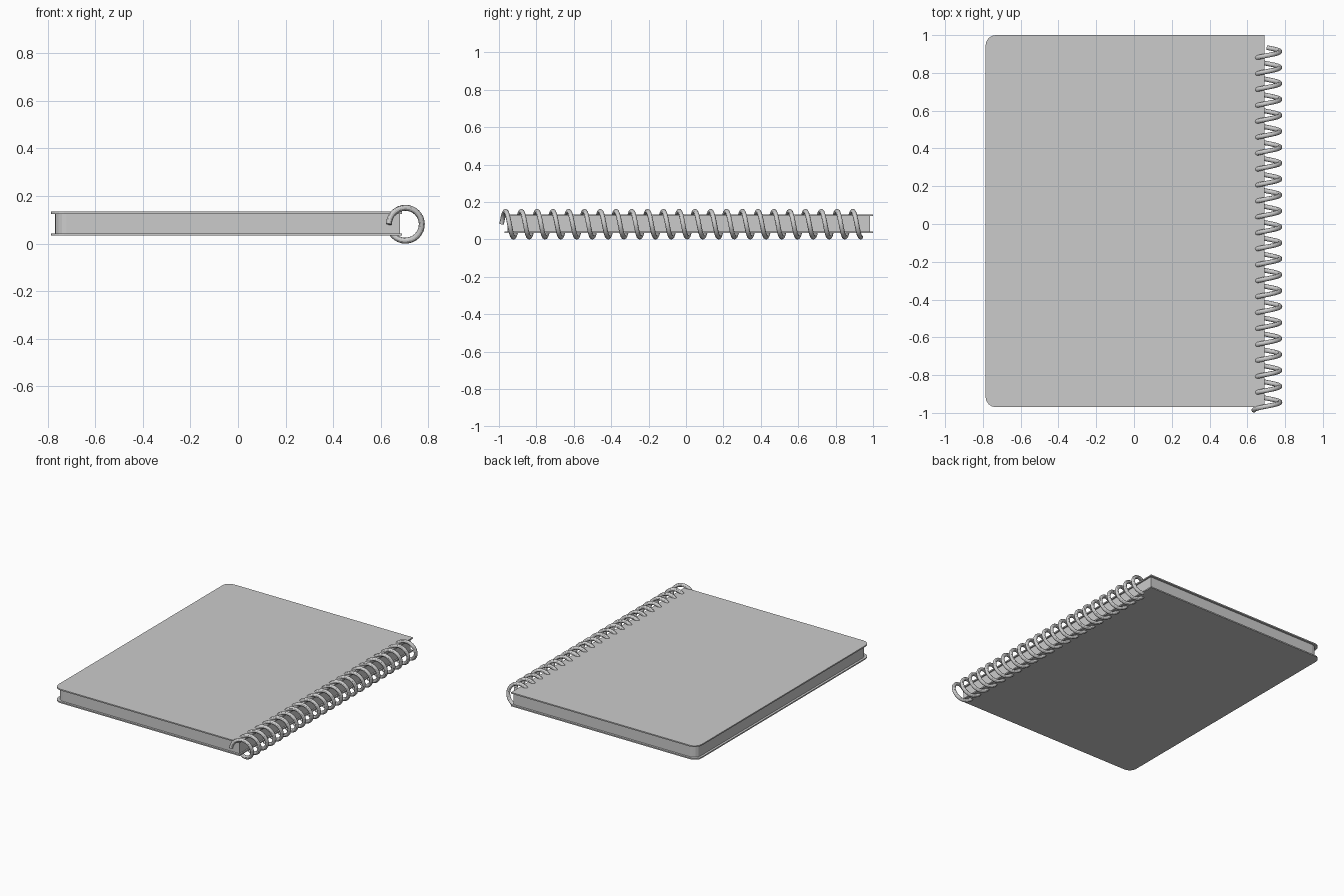
import bpy, bmesh
from math import sin, cos, pi

if "Cube" in bpy.data.objects:
    bpy.data.objects.remove(bpy.data.objects["Cube"])


def slab(name, x0, x1, y0, y1, z0, z1, radius, steps=4):
    """Flat slab with the two corners on the opening (-x) side rounded."""
    outline = [(x1, y0), (x1, y1)]
    for cy, start in ((y1 - radius, pi / 2), (y0 + radius, pi)):
        for i in range(steps + 1):
            a = start + i / steps * pi / 2
            outline.append((x0 + radius + radius * cos(a), cy + radius * sin(a)))
    bm = bmesh.new()
    face = bm.faces.new([bm.verts.new((x, y, z0)) for x, y in outline])
    ext = bmesh.ops.extrude_face_region(bm, geom=[face])
    verts = [v for v in ext["geom"] if isinstance(v, bmesh.types.BMVert)]
    bmesh.ops.translate(bm, verts=verts, vec=(0, 0, z1 - z0))
    bmesh.ops.recalc_face_normals(bm, faces=bm.faces)
    mesh = bpy.data.meshes.new(name)
    bm.to_mesh(mesh)
    bm.free()
    obj = bpy.data.objects.new(name, mesh)
    bpy.context.collection.objects.link(obj)
    return obj


# Covers and the slightly inset page block
slab("bottom_cover", -0.786, 0.69, -0.97, 1.0, 0.034, 0.043, 0.055)
slab("top_cover", -0.786, 0.69, -0.97, 1.0, 0.125, 0.134, 0.055)
slab("page_block", -0.77, 0.68, -0.955, 0.985, 0.043, 0.125, 0.05)

# Spiral binding wire: a helix along y, passing through the covers
CX, CZ, R, WIRE = 0.7035, 0.0815, 0.069, 0.0125
Y0, PITCH, TURNS, STEPS = -0.986, 0.0844, 22.75, 32
count = int(TURNS * STEPS) + 1
curve = bpy.data.curves.new("spiral_binding", "CURVE")
curve.dimensions = "3D"
curve.bevel_depth = WIRE
curve.bevel_resolution = 4
curve.use_fill_caps = True
path = curve.splines.new("POLY")
path.points.add(count - 1)
for i, p in enumerate(path.points):
    a = 2 * pi * i / STEPS
    p.co = (CX - R * cos(a), Y0 + PITCH * i / STEPS, CZ + R * sin(a), 1)
coil = bpy.data.objects.new("spiral_binding", curve)
bpy.context.collection.objects.link(coil)

# Turn the wire into a smooth-shaded mesh
bpy.ops.object.select_all(action="DESELECT")
coil.select_set(True)
bpy.context.view_layer.objects.active = coil
bpy.ops.object.convert(target="MESH")
bpy.ops.object.shade_smooth_by_angle()
